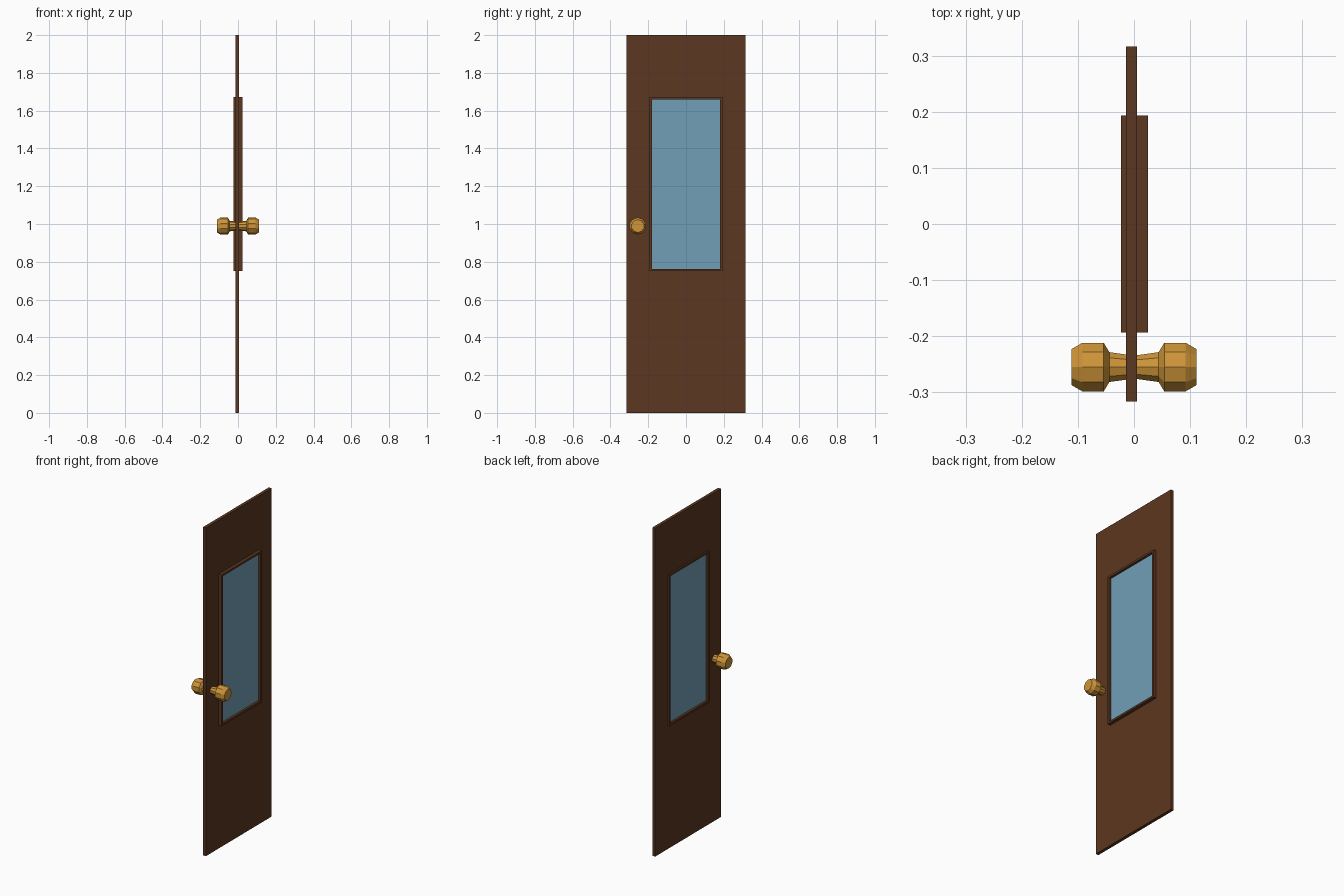
import bpy, bmesh
from mathutils import Matrix, Vector
from math import cos, sin, tau

if "Cube" in bpy.data.objects:
    bpy.data.objects.remove(bpy.data.objects["Cube"])


def material(name, color):
    m = bpy.data.materials.new(name)
    m.diffuse_color = color
    m.use_nodes = True
    m.node_tree.nodes["Principled BSDF"].inputs["Base Color"].default_value = m.diffuse_color
    return m


WOOD = material("brown_wood", (0.105, 0.038, 0.014, 1))
GLASS = material("blue_glass", (0.165, 0.345, 0.475, 1))
BRASS = material("brass", (0.62, 0.30, 0.04, 1))


def finish(name, bm, mat):
    bmesh.ops.recalc_face_normals(bm, faces=bm.faces)
    mesh = bpy.data.meshes.new(name)
    bm.to_mesh(mesh)
    bm.free()
    mesh.materials.append(mat)
    obj = bpy.data.objects.new(name, mesh)
    bpy.context.collection.objects.link(obj)
    return obj


def box(name, lo, hi, mat):
    lo, hi = Vector(lo), Vector(hi)
    bm = bmesh.new()
    bmesh.ops.create_cube(bm, size=1, matrix=Matrix.Translation((lo + hi) / 2)
                          @ Matrix.Diagonal((*(hi - lo), 1)))
    return finish(name, bm, mat)


def window_board(name, x0, x1, outer, inner, mat):
    """Rectangular board with a rectangular opening; rects are y0, y1, z0, z1."""
    bm = bmesh.new()
    rings = []
    for x, (y0, y1, z0, z1) in ((x0, outer), (x1, outer), (x1, inner), (x0, inner)):
        rings.append([bm.verts.new((x, y, z))
                      for y, z in ((y0, z0), (y1, z0), (y1, z1), (y0, z1))])
    for i in range(4):
        a, b = rings[i], rings[(i + 1) % 4]
        for j in range(4):
            k = (j + 1) % 4
            bm.faces.new((a[j], a[k], b[k], b[j]))
    return finish(name, bm, mat)


def knob(name, side, y, z, profile, sides=10):
    """Faceted knob turned about the x axis."""
    bm = bmesh.new()
    rings = [[bm.verts.new((side * x, y + r * sin(tau * i / sides), z + r * cos(tau * i / sides)))
              for i in range(sides)] for x, r in profile]
    for a, b in zip(rings, rings[1:]):
        for i in range(sides):
            k = (i + 1) % sides
            bm.faces.new((a[i], a[k], b[k], b[i]))
    bm.faces.new(rings[0])
    bm.faces.new(rings[-1])
    return finish(name, bm, BRASS)


# Door leaf with its window frame and pane
OPENING = (-0.181, 0.181, 0.762, 1.66)
FRAME = (-0.193, 0.193, 0.75, 1.672)
window_board("door_leaf", -0.014, 0.005, (-0.316, 0.316, 0, 2), FRAME, WOOD)
window_board("window_frame", -0.023, 0.025, FRAME, OPENING, WOOD)
box("window_pane", (-0.009, OPENING[0], OPENING[2]), (0.011, OPENING[1], OPENING[3]), GLASS)

# Matching knobs on both faces
PROFILE = [(0.004, 0.022), (0.044, 0.028), (0.054, 0.0455), (0.092, 0.0455), (0.111, 0.034)]
for label, side in (("right_knob", 1), ("left_knob", -1)):
    knob(label, side, -0.255, 0.989, PROFILE)
